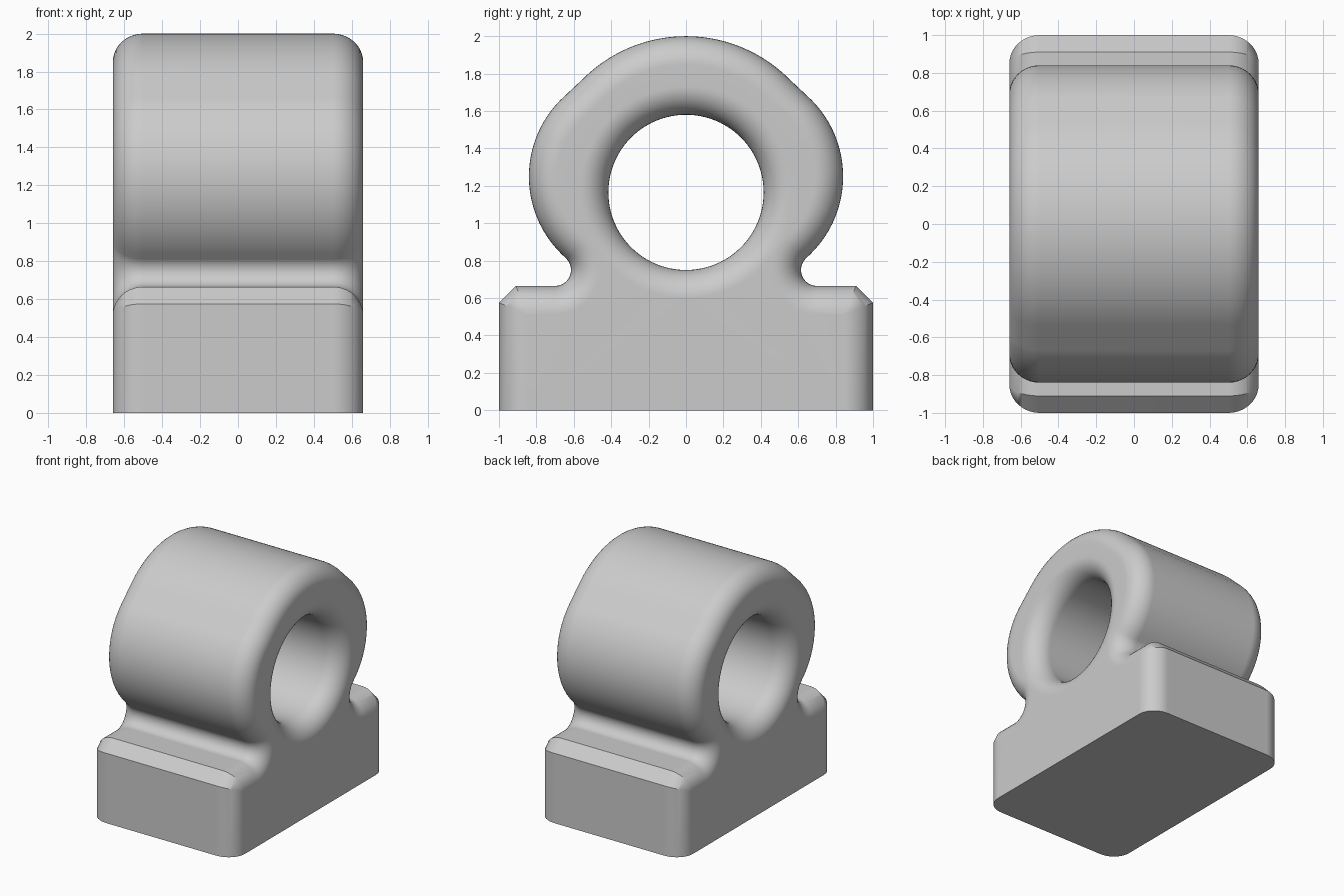
import bpy, bmesh, math
from mathutils import Vector

cube = bpy.data.objects.get("Cube")
if cube:
    bpy.data.objects.remove(cube, do_unlink=True)

HALF_WIDTH, FILLET_X, FILLET, STEPS = 0.66, 0.16, 0.15, 10


def arc(cy, cz, radius, start, end, count):
    angles = [math.radians(start + (end - start) * i / count) for i in range(count + 1)]
    return [Vector((cy + radius * math.cos(a), cz + radius * math.sin(a))) for a in angles]


def inset_directions(loop):
    """Mitred outward direction at each point of a clockwise loop."""
    result = []
    for i, p in enumerate(loop):
        a = (p - loop[i - 1]).normalized()
        b = (loop[(i + 1) % len(loop)] - p).normalized()
        n1, n2 = Vector((-a.y, a.x)), Vector((-b.y, b.x))
        m = (n1 + n2) / (1 + n1.dot(n2))
        # The bottom edge stays flat, so its corners only move inward
        result.append(Vector((math.copysign(1, p.x), 0)) if p.y < 1e-5 else m)
    return result


# Outline: crown, flank, notch, chamfered shoulder and base, then mirrored
half = arc(0, 1.22, 0.78, 90, 45, 20)
half += arc(0.26, 1.25, 0.58, 45, -45, 32)
half += arc(0.70, 0.75, 0.085, 135, 270, 24)
half += [Vector((0.91, 0.665)), Vector((1, 0.575)), Vector((1, 0))]
outline = half + [Vector((-p.x, p.y)) for p in reversed(half[1:])]
bore = arc(0, 1.165, 0.415, 360, 0, 96)[:-1]

# Width stations as (x, inset), with a rounded edge at both sides
edge = []
for i in range(STEPS + 1):
    t = math.pi / 2 * i / STEPS
    edge.append((HALF_WIDTH - FILLET_X * (1 - math.sin(t)), FILLET * (1 - math.cos(t))))
stations = [(-x, d) for x, d in reversed(edge)] + edge

bm = bmesh.new()
caps = [[], []]
for loop, is_bore in ((outline, False), (bore, True)):
    directions = inset_directions(loop)
    sign = 1 if is_bore else -1
    rings = []
    for x, d in stations:
        pts = [p + m * d * sign for p, m in zip(loop, directions)]
        rings.append([bm.verts.new((x, p.x, p.y)) for p in pts])
    for r0, r1 in zip(rings, rings[1:]):
        for i in range(len(loop)):
            j = (i + 1) % len(loop)
            bm.faces.new((r0[i], r0[j], r1[j], r1[i]))
    for side, ring in ((0, rings[0]), (1, rings[-1])):
        caps[side] += [bm.edges.get((ring[i - 1], ring[i])) for i in range(len(ring))]

# Flat sides around the bore
for edges in caps:
    bmesh.ops.triangle_fill(bm, use_beauty=True, use_dissolve=False, edges=edges)
bmesh.ops.recalc_face_normals(bm, faces=bm.faces)

mesh = bpy.data.meshes.new("bearing_block")
bm.to_mesh(mesh)
bm.free()
block = bpy.data.objects.new("bearing_block", mesh)
bpy.context.collection.objects.link(block)

# Plain grey finish
GREY = (0.6, 0.6, 0.6, 1)
mat = bpy.data.materials.new("plain_grey")
mat.use_nodes = True
mat.diffuse_color = GREY
mat.node_tree.nodes["Principled BSDF"].inputs["Base Color"].default_value = GREY
mesh.materials.append(mat)

# Smooth curves with sharp chamfers and flat sides
bpy.ops.object.select_all(action='DESELECT')
block.select_set(True)
bpy.context.view_layer.objects.active = block
bpy.ops.object.shade_smooth_by_angle(angle=math.radians(30))
weighted = block.modifiers.new("weighted_normals", 'WEIGHTED_NORMAL')
weighted.keep_sharp = True
